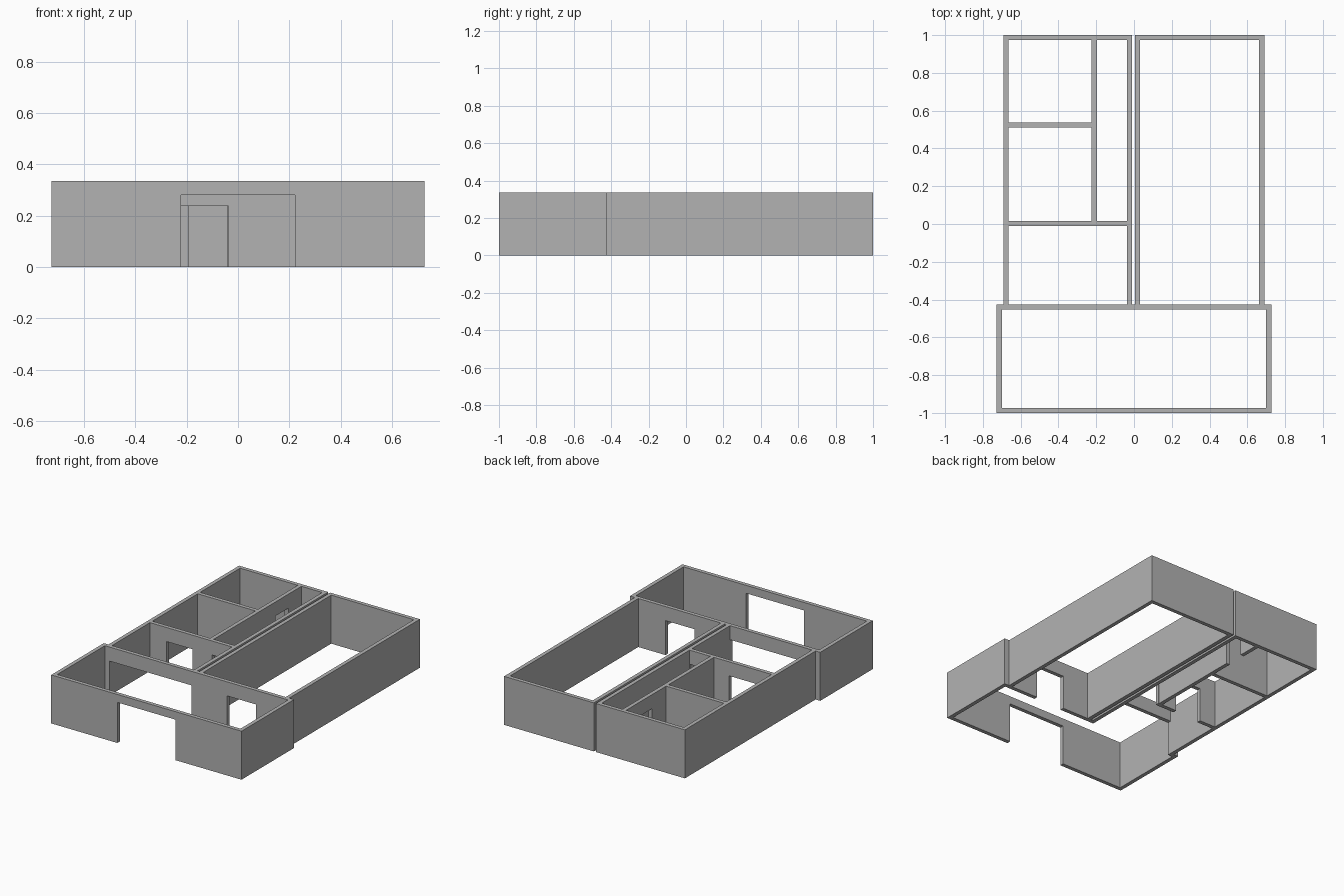
import bpy
import bmesh
from mathutils import Vector

cube = bpy.data.objects.get("Cube")
if cube:
    bpy.data.objects.remove(cube, do_unlink=True)

HEIGHT = 0.335
THICK = 0.027
DOOR = 0.238

grey = bpy.data.materials.new("plaster_grey")
grey.use_nodes = True
colour = (0.448, 0.448, 0.448, 1.0)
grey.diffuse_color = colour
grey.node_tree.nodes["Principled BSDF"].inputs["Base Color"].default_value = colour


def wall(name, axis, start, end, side, doors=()):
    """Wall running along axis, its lower face at side; doors are (from, to, height)."""
    outline = [(start, 0)]
    for a, b, h in doors:
        outline += [(a, 0), (a, h), (b, h), (b, 0)]
    outline += [(end, 0), (end, HEIGHT), (start, HEIGHT)]

    def place(u, z):
        return (u, side, z) if axis == "x" else (side, u, z)

    bm = bmesh.new()
    face = bm.faces.new([bm.verts.new(place(u, z)) for u, z in outline])
    push = Vector((0, THICK, 0)) if axis == "x" else Vector((THICK, 0, 0))
    result = bmesh.ops.extrude_face_region(bm, geom=[face])
    moved = [v for v in result["geom"] if isinstance(v, bmesh.types.BMVert)]
    bmesh.ops.translate(bm, verts=moved, vec=push)
    bmesh.ops.recalc_face_normals(bm, faces=bm.faces)
    mesh = bpy.data.meshes.new(name)
    bm.to_mesh(mesh)
    bm.free()
    mesh.materials.append(grey)
    obj = bpy.data.objects.new(name, mesh)
    bpy.context.collection.objects.link(obj)


# Wide front room
FRONT, MIDDLE = -1.0, -0.453
BLOCK = MIDDLE + THICK
BACK = 1 - THICK
wall("front_wall", "x", -0.727, 0.727, FRONT, [(-0.222, 0.222, 0.28)])
wall("front_room_right_wall", "y", FRONT + THICK, MIDDLE, -0.727)
wall("front_room_left_wall", "y", FRONT + THICK, MIDDLE, 0.727 - THICK)
wall("middle_wall", "x", -0.727, 0.727, MIDDLE,
     [(-0.665, -0.038, DOOR), (0.235, 0.455, DOOR)])

# Two rear blocks with a narrow gap between them
for name, x0, x1 in (("right_block", -0.692, -0.011), ("left_block", 0.004, 0.69)):
    wall(name + "_right_wall", "y", BLOCK, BACK, x0)
    wall(name + "_left_wall", "y", BLOCK, BACK, x1 - THICK)
    wall(name + "_back_wall", "x", x0, x1, BACK)

# Partitions of the right block: hall, two rooms and a corridor
INNER = -0.692 + THICK
CORRIDOR = -0.224
CROSS = -0.011
wall("hall_partition", "x", INNER, -0.011 - THICK, CROSS,
     [(-0.54, -0.34, DOOR), (-0.192, -0.04, DOOR)])
wall("corridor_partition", "y", CROSS + THICK, BACK, CORRIDOR, [(0.69, 0.83, DOOR)])
wall("room_partition", "x", INNER, CORRIDOR, 0.51)
